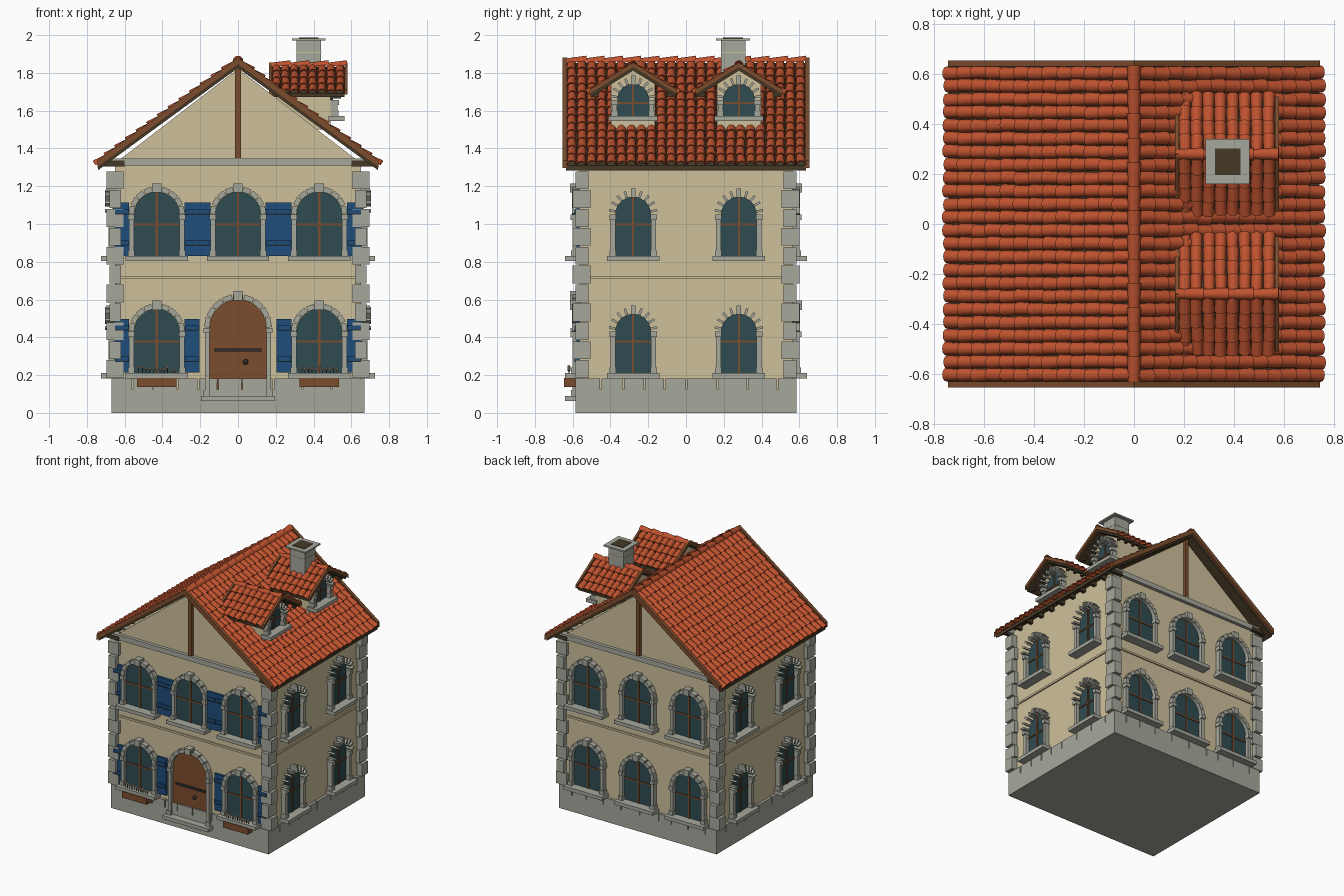
import bpy, bmesh, math, random
from mathutils import Matrix, Vector

if "Cube" in bpy.data.objects:
    bpy.data.objects.remove(bpy.data.objects["Cube"])

random.seed(4)
COL = {
    "plaster": (0.62, 0.53, 0.33), "stone": (0.38, 0.39, 0.33), "roof_tile": (0.52, 0.085, 0.028),
    "wood": (0.20, 0.075, 0.027), "dark_wood": (0.06, 0.042, 0.02), "shutter_blue": (0.013, 0.075, 0.20),
    "glass": (0.028, 0.07, 0.082), "iron": (0.03, 0.03, 0.028), "blossom": (0.55, 0.42, 0.27),
}
mats = {}
for n, c in COL.items():
    mats[n] = bpy.data.materials.new(n)
    mats[n].diffuse_color = (*c, 1)

parts = {}
I = Matrix()
T = lambda x, y, z: Matrix.Translation((x, y, z))
R = lambda deg, axis: Matrix.Rotation(math.radians(deg), 4, axis)


def part(name, mat):
    return parts.setdefault(name, (bmesh.new(), mat))[0]


def box(name, mat, lo, hi, M=I):
    lo, hi = Vector(lo), Vector(hi)
    S = Matrix.Diagonal((*(hi - lo), 1))
    bmesh.ops.create_cube(part(name, mat), size=1, matrix=M @ Matrix.Translation((lo + hi) / 2) @ S)


def loft(name, mat, a, b, M=I):
    """Closed solid between two matching rings of points."""
    bm = part(name, mat)
    va = [bm.verts.new(M @ Vector(p)) for p in a]
    vb = [bm.verts.new(M @ Vector(p)) for p in b]
    bm.faces.new(va)
    bm.faces.new(vb[::-1])
    for i in range(len(va)):
        j = (i + 1) % len(va)
        bm.faces.new((va[j], va[i], vb[i], vb[j]))


def prism(name, mat, pts, y0, y1, M=I):
    loft(name, mat, [(x, y0, z) for x, z in pts], [(x, y1, z) for x, z in pts], M)


def chevron(name, mat, apex, half, drop, thick, y0, y1, M=I):
    for s in (-1, 1):
        prism(name, mat, [(0, apex), (s * half, apex - drop), (s * half, apex - drop - thick),
                          (0, apex - thick)], y0, y1, M)


def tile(name, M, L, r, n=6):
    """Tapered half-round tile: x across, y down the slope, z outward."""
    def ring(y, r, lift):
        arc = [(math.cos(math.pi * i / n), math.sin(math.pi * i / n)) for i in range(n + 1)]
        q = r - 0.006
        return ([(r * c, y, lift + r * s) for c, s in arc] +
                [(q * c, y, lift + q * s) for c, s in arc[::-1]])
    loft(name, "roof_tile", ring(0, r * 0.84, -0.003), ring(L, r * 1.04, 0.006), M)


def tile_field(name, M, width, length, cols, rows):
    w, p = width / cols, length / rows
    for c in range(cols):
        for k in range(rows):
            jit = T(random.uniform(-.002, .002), random.uniform(-.004, .004), 0) @ R(random.uniform(-2, 2), 'Z')
            tile(name, M @ T(-width / 2 + w * (c + .5), p * k, 0) @ jit, p * 1.2, w / 2)


def opening(name, M, hw, h, door=False, thin=False):
    """Arched window or door; local origin at sill top, -y points out of the wall."""
    arch = [(-hw, 0), (hw, 0)] + [(hw * math.cos(math.pi * i / 14), h + hw * math.sin(math.pi * i / 14))
                                  for i in range(15)]
    if door:
        prism(name + "_panel", "wood", arch, 0.01, -0.01, M)
        for z in (0.07, 0.235):
            box(name + "_straps", "iron", (-.125, -.018, z), (.125, -.009, z + .016), M)
        bmesh.ops.create_uvsphere(part(name + "_knob", "iron"), u_segments=8, v_segments=6, radius=.015,
                                  matrix=M @ T(.04, -.02, .18))
    else:
        prism(name + "_glass", "glass", arch, 0.01, -0.008, M)
        box(name + "_bars", "wood", (-.006, -.014, 0), (.006, -.007, h + hw), M)
        box(name + "_bars", "wood", (-hw, -.014, h * .74), (hw, -.007, h * .74 + .01), M)
    st = name + "_surround"
    for s in (-1, 1):
        for a, b, z0, z1, d in ((0, .026, 0, h, .036), (-.003, .032, 0, .03, .043), (-.003, .032, h - .028, h, .046)):
            x = sorted((s * (hw + a), s * (hw + b)))
            box(st, "stone", (x[0], -d, z0), (x[1], .01, z1), M)
    e = hw + .045
    box(name + "_sill", "stone", (-e, -.075, -.027), (e, .01, 0), M)
    # arch stones; on side walls they are slim and deep
    n = 9
    t, d, rad = (.013, .055, .036) if thin else (math.pi * (hw + .01) / n - .003, .038, .028)
    for i in range(n):
        A = M @ T(0, 0, h) @ R(-90 + 180 * (i + .5) / n, 'Y')
        box(st, "stone", (-t / 2, -d, hw), (t / 2, .01, hw + rad), A)
    k = .012 if thin else .024
    box(st, "stone", (-k, -.05, h + hw - .004), (k, .01, h + hw + .044), M)


# walls, gables, plinth, string course
WX, WY = 0.65, 0.565
box("walls", "plaster", (-WX, -WY, .1), (WX, WY, 1.335))
prism("gable", "plaster", [(-.64, 1.33), (.64, 1.33), (0, 1.822)], -WY, WY)
box("string_course", "plaster", (-WX - .01, -WY - .01, .71), (WX + .01, WY + .01, .725))
box("plinth", "stone", (-.67, -.585, 0), (.67, .585, .125))
for ang, dist, half in ((0, WY, .67), (90, WX, .585), (180, WY, .67), (270, WX, .585)):
    u = -half
    while u < half - .01:
        v = min(half, u + random.uniform(.1, .17))
        v = half if half - v < .06 else v
        box("plinth_stones", "stone", (u, -dist - .02, .12), (v - .007 * (v < half), -dist + .01, .182), R(ang, 'Z'))
        u = v

# corner stones, alternating long and short
for sx in (-1, 1):
    for sy in (-1, 1):
        for i in range(11):
            a = i % 2 == 0
            x0, x1, y0, y1 = (.605, .695, .515, .585) if a else (.62, .68, .505, .602)
            z = .185 + i * .1
            xs, ys = sorted((sx * x0, sx * x1)), sorted((sy * y0, sy * y1))
            box("corner_stones", "stone", (xs[0], ys[0], z), (xs[1], ys[1], z + .094))

# windows and door
for z in (.21, .83):
    for x in (-.43, 0, .43):
        if x or z > .5:
            opening("front_window", T(x, -WY, z), .12, .22)
        opening("back_window", R(180, 'Z') @ T(x, -WY, z), .12, .22)
    for ang, nm in ((90, "right"), (270, "left")):
        for y in (-.28, .28):
            opening(nm + "_window", R(ang, 'Z') @ T(y, -WX, z), .094, .22, thin=True)
opening("door", T(0, -WY, .09), .15, .36, door=True)

# shutters
for z in (.215, .83):
    for x in (-.43, 0, .43):
        if x == 0 and z < .5:
            continue
        for s in (-1, 1):
            a, b = sorted((x + s * .146, x + s * .225))
            d = .016 if x else .02
            box("shutters", "shutter_blue", (a, -WY - d, z), (b, -WY + .005, z + .283))
            for h in (.055, .22):
                box("shutters", "shutter_blue", (a + .004, -WY - d - .008, z + h), (b - .004, -WY - d, z + h + .028))
                box("shutter_hinges", "iron", (a + .004, -WY - d - .01, z + h), (b - .004, -WY - d, z + h + .006))

# flower boxes and blossoms
for x in (-.43, .43):
    box("flower_box", "wood", (x - .105, -WY - .08, .138), (x + .105, -WY, .186))
    for i in range(11):
        fx, fz = x - .095 + i * .019, random.uniform(.225, .245)
        bmesh.ops.create_icosphere(part("blossoms", "blossom"), subdivisions=1, radius=.009,
                                   matrix=T(fx, -WY - .055, fz))
        box("flower_stems", "dark_wood", (fx - .002, -WY - .057, .2), (fx + .002, -WY - .053, fz))

# cornice and king post on both gables
for ang in (0, 180):
    M = R(ang, 'Z')
    box("cornice", "stone", (-.7, -WY - .025, 1.31), (.7, -WY + .02, 1.348), M)
    box("king_post", "wood", (-.015, -WY - .02, 1.348), (.015, -WY + .01, 1.835), M)
    chevron("bargeboards", "wood", 1.882, .745, .545, .04, -.655, -.63, M)
    for i in range(11):                       # rafter ends under the eaves
        y = -.58 + i * .116
        box("rafter_ends", "dark_wood", (.6, y - .013, 1.304), (.728, y + .013, 1.335), M)

# main roof
chevron("roof_deck", "dark_wood", 1.852, .742, .542, .026, -.635, .635)
for yaw in (-90, 90):
    tile_field("roof_tiles", T(0, 0, 1.853) @ R(yaw, 'Z') @ R(-36.1, 'X'), 1.262, .91, 24, 13)
for i in range(13):
    tile("ridge_tiles", T(0, -.635 + i * .097, 1.857), .107, .027)

# dormers
for y in (-.28, .28):
    D = T(0, y, 0) @ R(90, 'Z')
    prism("dormer_walls", "plaster", [(-.117, 1.5), (.117, 1.5), (.117, 1.745), (0, 1.815), (-.117, 1.745)],
          -.49, -.2, D)
    opening("dormer_window", D @ T(0, -.49, 1.572), .084, .085, thin=True)
    chevron("dormer_deck", "dark_wood", 1.832, .225, .14, .02, -.565, -.175, D)
    for x in (.165, .565):
        chevron("dormer_bargeboards", "wood", 1.855, .23, .142, .028, -x - .016, -x, D)
    for yaw in (0, 180):
        tile_field("dormer_tiles", T(.372, y, 1.833) @ R(yaw, 'Z') @ R(-31.9, 'X'), .386, .262, 8, 4)
        for i in range(6):
            s = 1 if yaw == 0 else -1
            box("dormer_rafters", "dark_wood", (.2 + i * .065, y + s * .2 - .02, 1.672),
                (.22 + i * .065, y + s * .2 + .02, 1.695))
    for i in range(4):
        tile("dormer_ridge_tiles", T(.168 + i * .1, y, 1.836) @ R(-90, 'Z'), .11, .024)

# chimney
C = T(.375, .25, 0)
box("chimney", "stone", (-.064, -.064, 1.55), (.064, .064, 1.976), C)
box("chimney_band", "plaster", (-.066, -.066, 1.905), (.066, .066, 1.911), C)
box("chimney_cap", "stone", (-.088, -.09, 1.972), (.088, .09, 1.983), C)
box("chimney_flue", "dark_wood", (-.051, -.053, 1.97), (.051, .053, 1.987), C)

# turn parts into objects
for name, (bm, mat) in parts.items():
    bmesh.ops.recalc_face_normals(bm, faces=bm.faces)
    me = bpy.data.meshes.new(name)
    bm.to_mesh(me)
    bm.free()
    me.materials.append(mats[mat])
    if "tiles" in name or name in ("door_knob", "blossoms"):
        me.shade_smooth()
        me.set_sharp_from_angle(angle=math.radians(40))
    bpy.context.collection.objects.link(bpy.data.objects.new(name, me))

for m in bpy.data.materials:
    if m.users and not m.is_grease_pencil:
        m.use_nodes = True
        m.node_tree.nodes["Principled BSDF"].inputs["Base Color"].default_value = m.diffuse_color
